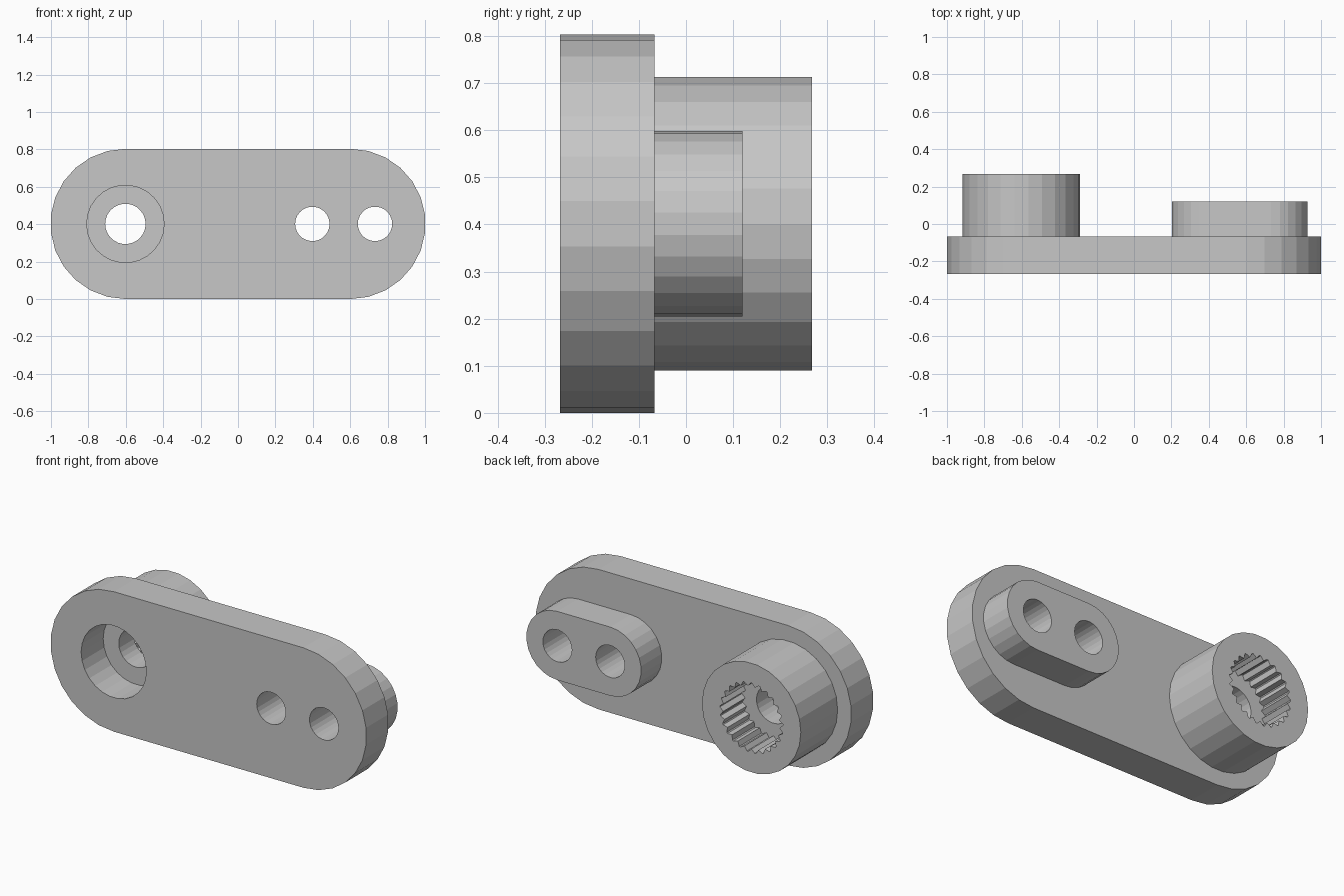
import bpy, bmesh
from math import sin, cos, pi

if "Cube" in bpy.data.objects:
    bpy.data.objects.remove(bpy.data.objects["Cube"], do_unlink=True)

SIDES = 26
MID_Z = 0.4015                            # height of the long axis
FRONT, PLATE_BACK, BACK = -0.267, -0.067, 0.267
HUB_X = -0.602
SCREW_XS = (0.3975, 0.7325)

grey = bpy.data.materials.new("light_grey")
grey.diffuse_color = (0.57, 0.57, 0.57, 1)
grey.use_nodes = True
grey.node_tree.nodes["Principled BSDF"].inputs["Base Color"].default_value = (0.57, 0.57, 0.57, 1)


def circle(x, r):
    """Faceted circle outline with a corner on the x axis."""
    return [(x + r * cos(2 * pi * i / SIDES), MID_Z + r * sin(2 * pi * i / SIDES))
            for i in range(SIDES)]


def slot(x0, x1, r):
    """Outline with rounded ends, corners at the very top and bottom."""
    half = SIDES // 2
    points = []
    for x, start in ((x1, -pi / 2), (x0, pi / 2)):
        for i in range(half + 1):
            a = start + pi * i / half
            points.append((x + r * cos(a), MID_Z + r * sin(a)))
    return points


def spline(x, inner, outer, teeth, tip):
    """Toothed outline: sharp ridges inwards, narrow flat grooves outwards."""
    points = []
    for i in range(teeth):
        a = pi / 2 + 2 * pi * i / teeth
        for r, da in ((inner, -pi / teeth), (outer, -tip / outer), (outer, tip / outer)):
            points.append((x + r * cos(a + da), MID_Z + r * sin(a + da)))
    return points


def prism(name, outline, y0, y1):
    """Extrude an outline in the xz plane from y0 to y1."""
    bm = bmesh.new()
    face = bm.faces.new([bm.verts.new((x, y0, z)) for x, z in outline])
    out = bmesh.ops.extrude_face_region(bm, geom=[face])
    moved = [v for v in out["geom"] if isinstance(v, bmesh.types.BMVert)]
    bmesh.ops.translate(bm, verts=moved, vec=(0, y1 - y0, 0))
    bmesh.ops.recalc_face_normals(bm, faces=bm.faces)
    mesh = bpy.data.meshes.new(name)
    bm.to_mesh(mesh)
    bm.free()
    mesh.materials.append(grey)
    obj = bpy.data.objects.new(name, mesh)
    bpy.context.collection.objects.link(obj)
    return obj


def cut(obj, cutters):
    """Subtract the cutters from a part."""
    bpy.context.view_layer.objects.active = obj
    for cutter in cutters:
        mod = obj.modifiers.new("cut", "BOOLEAN")
        mod.operation = "DIFFERENCE"
        mod.solver = "EXACT"
        mod.object = cutter
        bpy.ops.object.modifier_apply(modifier=mod.name)


# Solid parts
plate = prism("arm_plate", slot(-0.6014, 0.6014, 0.4015), FRONT, PLATE_BACK)
hub = prism("hub", circle(HUB_X, 0.314), PLATE_BACK, BACK)
pad = prism("screw_pad", slot(*SCREW_XS, 0.197), PLATE_BACK, 0.12)

# Cutters: screw holes, front recess, axle hole and toothed socket
screws = [prism("screw_hole_cutter", circle(x, 0.092), -0.5, 0.5) for x in SCREW_XS]
recess = prism("recess_cutter", circle(HUB_X, 0.207), -0.5, 0.0)
axle = prism("axle_cutter", circle(HUB_X, 0.108), -0.5, 0.5)
socket = prism("socket_cutter", spline(HUB_X, 0.179, 0.2, 25, 0.0035), 0.067, 0.5)

cut(plate, screws + [recess])
cut(pad, screws)
cut(hub, [socket, axle])

for helper in screws + [recess, axle, socket]:
    bpy.data.objects.remove(helper, do_unlink=True)
